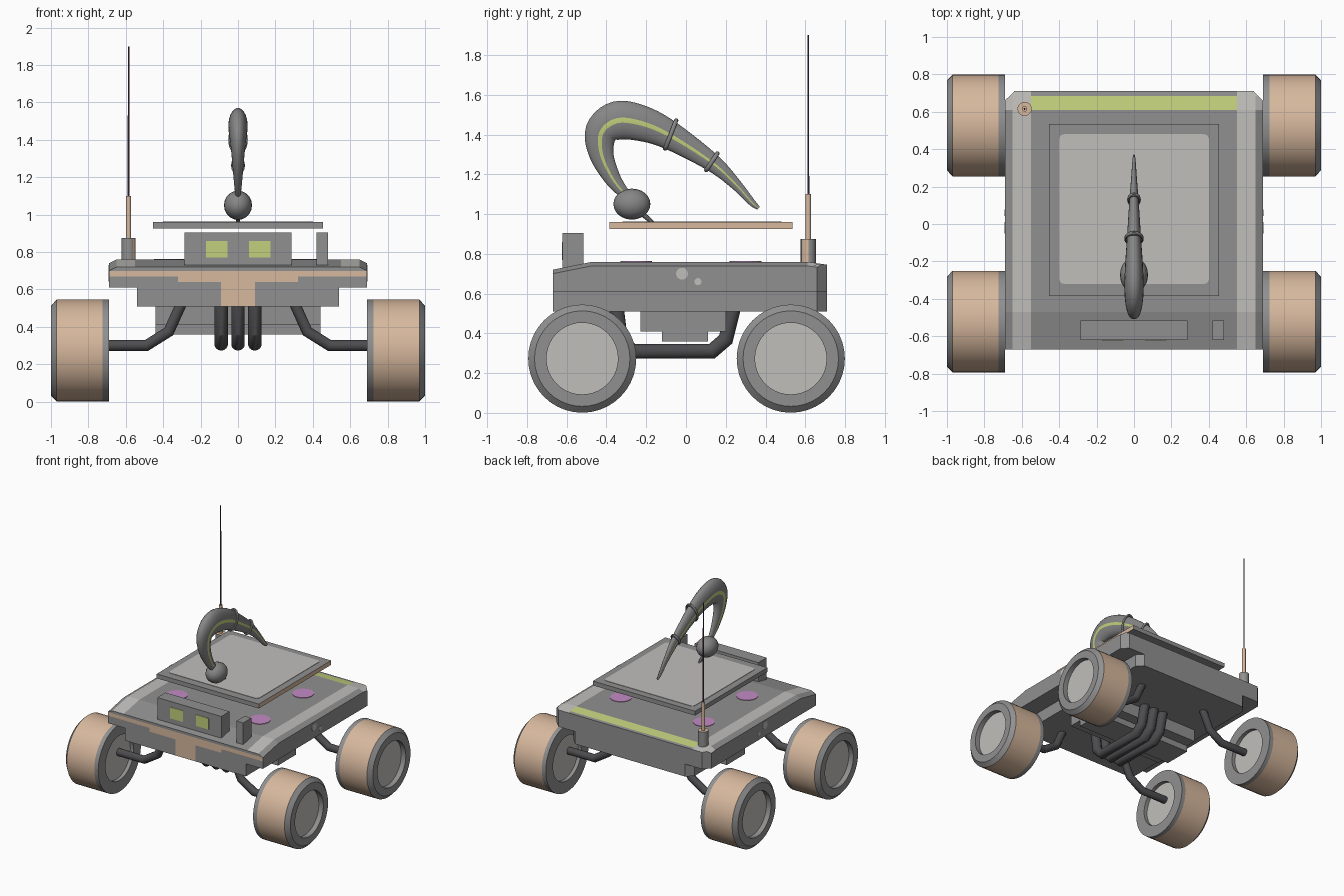
import bpy, bmesh, math
from mathutils import Vector, Matrix

if "Cube" in bpy.data.objects:
    bpy.data.objects.remove(bpy.data.objects["Cube"])

def mat(name, c):
    m = bpy.data.materials.new(name)
    m.diffuse_color = (*c, 1)
    m.use_nodes = True
    m.node_tree.nodes["Principled BSDF"].inputs["Base Color"].default_value = m.diffuse_color
    return m

MATS = [mat("body grey", (.28, .28, .285)), mat("light grey", (.53, .52, .50)),
        mat("tan", (.68, .48, .34)), mat("lime", (.54, .63, .20)),
        mat("pink", (.55, .26, .55)), mat("dark grey", (.075, .075, .08)),
        mat("plum", (.10, .04, .09)), mat("arm grey", (.24, .24, .24))]
GREY, LIGHT, TAN, LIME, PINK, DARK, PLUM, ARM = range(8)

def finish(bm, name, rule=None, smooth=False):
    bmesh.ops.recalc_face_normals(bm, faces=bm.faces)
    bm.normal_update()
    if rule is not None:
        for f in bm.faces:
            f.material_index = rule(f) if callable(rule) else rule
    me = bpy.data.meshes.new(name)
    bm.to_mesh(me)
    bm.free()
    for m in MATS:
        me.materials.append(m)
    ob = bpy.data.objects.new(name, me)
    bpy.context.collection.objects.link(ob)
    if smooth:
        bpy.ops.object.select_all(action='DESELECT')
        ob.select_set(True)
        bpy.context.view_layer.objects.active = ob
        bpy.ops.object.shade_smooth_by_angle(angle=math.radians(35))
    return ob

def cut(bm, axis, values):
    for v in values:
        co, no = Vector((0, 0, 0)), Vector((0, 0, 0))
        co[axis], no[axis] = v, 1
        bmesh.ops.bisect_plane(bm, geom=bm.verts[:] + bm.edges[:] + bm.faces[:],
                               plane_co=co, plane_no=no)

def prism(outline, z0, z1):
    bm = bmesh.new()
    f = bm.faces.new([bm.verts.new((x, y, z0)) for x, y in outline])
    r = bmesh.ops.extrude_face_region(bm, geom=[f])
    for v in r["geom"]:
        if isinstance(v, bmesh.types.BMVert):
            v.co.z = z1
    return bm

def box(name, x0, x1, y0, y1, z0, z1, rule=GREY):
    return finish(prism([(x0, y0), (x1, y0), (x1, y1), (x0, y1)], z0, z1), name, rule)

def lathe(name, profile, centre, axis, rule, seg=40):
    """Spin (along, radius, material) points about the x or z axis."""
    bm = bmesh.new()
    rings = []
    for a, r, _ in profile:
        ring = []
        for i in range(seg if r > 0 else 1):
            t = 2 * math.pi * i / seg
            c, s = r * math.cos(t), r * math.sin(t)
            ring.append(bm.verts.new(Vector(centre) + Vector((a, c, s) if axis == 'x' else (c, s, a))))
        rings.append(ring)
    for k in range(len(rings) - 1):
        A, B = rings[k], rings[k + 1]
        for i in range(seg):
            j = (i + 1) % seg
            vs = [A[i % len(A)], A[j % len(A)], B[j % len(B)], B[i % len(B)]]
            bm.faces.new(list(dict.fromkeys(vs))).material_index = profile[k][2]
    return finish(bm, name, rule, True)

def sweep(name, path, radii, n, rule, seg=16, squash=1.0, stripe=None):
    """Tube along a flat path; n is the normal of the path's plane."""
    P = [Vector(p) for p in path]
    n = Vector(n)
    bm = bmesh.new()
    rings = []
    for i, p in enumerate(P):
        a = (p - P[i - 1]).normalized() if i else (P[1] - p).normalized()
        b = (P[i + 1] - p).normalized() if i < len(P) - 1 else a
        t = (a + b).normalized()
        u = t.cross(n) / max(t.dot(a), .5)
        ring = []
        for k in range(seg):
            th = 2 * math.pi * (k + .5) / seg
            ring.append(bm.verts.new(p + radii[i] * (n * squash * math.cos(th) + u * math.sin(th))))
        rings.append(ring)
    for i in range(len(rings) - 1):
        for k in range(seg):
            j = (k + 1) % seg
            f = bm.faces.new((rings[i][k], rings[i][j], rings[i + 1][j], rings[i + 1][k]))
            f.material_index = stripe if stripe is not None and j % (seg // 2) == 0 else rule
    for r in (rings[0], rings[-1]):
        bm.faces.new(r).material_index = rule
    return finish(bm, name, None, True)

def disc(name, centre, r, normal_axis, m):
    bm = bmesh.new()
    rot = Matrix.Rotation(math.pi / 2, 4, 'Y') if normal_axis == 'x' else Matrix()
    bmesh.ops.create_cone(bm, cap_ends=True, segments=16, radius1=r, radius2=r, depth=.006,
                          matrix=Matrix.Translation(centre) @ rot)
    return finish(bm, name, m)

# deck: chamfered outline, sloping front, painted bands
def outline(w):
    return [(-w, -.67), (w, -.67), (w, .66), (w - .05, .71), (.05 - w, .71), (-w, .66)]

bm = prism(outline(.69), .61, .76)
cut(bm, 0, (-.65, -.55, -.32, -.09, .09, .32, .55, .65))
cut(bm, 1, (-.47, .61, .685))
for v in bm.verts:
    if v.co.z > .7:
        y = v.co.y
        v.co.z = .72 + .04 * (y + .67) / .2 if y < -.47 else .76 - .015 * max(0, (y - .61) / .1)
        if abs(v.co.x) > .68:
            v.co.z -= .02
cut(bm, 2, (.64, .67, .70))

def deck_rule(f):
    c = f.calc_center_median()
    ax = abs(c.x)
    if f.normal.z > .3:
        if .55 < ax < .65 or (ax > .55 and c.y > .61):
            return LIGHT
        return LIME if ax < .55 and .61 < c.y < .685 else GREY
    if f.normal.y < -.9:
        low = .61 if ax < .09 else .64 if ax < .32 else .67
        return TAN if low < c.z < .70 else GREY
    return GREY
finish(bm, "deck", deck_rule)

# hull under the deck
bm = prism(outline(.54), .51, .61)
cut(bm, 0, (-.09, .09))
finish(bm, "hull", lambda f: TAN if f.normal.y < -.9 and abs(f.calc_center_median().x) < .09 else GREY)
box("belly_upper", -.44, .44, -.23, .20, .41, .51)
box("belly_lower", -.44, .44, -.12, .11, .36, .41)

# pink pads and side spots
for sx in (-1, 1):
    for y in (-.25, .30):
        disc("deck_pad", (sx * .37, y, .761), .08, 'z', PINK)
    disc("side_spot_large", (sx * .69, -.02, .70), .03, 'x', LIGHT)
    disc("side_spot_small", (sx * .69, .06, .66), .018, 'x', LIGHT)

# solar panel
box("panel_frame", -.455, .455, -.385, .535, .925, .96,
    lambda f: TAN if f.normal.x > .9 else GREY)
pts = []
for cx, cy, a0 in ((.375, .455, 0), (-.375, .455, 90), (-.375, -.295, 180), (.375, -.295, 270)):
    for k in range(4):
        a = math.radians(a0 + 30 * k)
        pts.append((cx + .025 * math.cos(a), cy + .025 * math.sin(a)))
finish(prism(pts, .957, .963), "panel_face", LIGHT)

# front sensor boxes
box("sensor_box", -.285, .285, -.62, -.515, .72, .905)
for x0, x1 in ((-.17, -.055), (.06, .175)):
    box("sensor_window", x0, x1, -.623, -.617, .77, .86, LIME)
box("small_sensor", .42, .48, -.62, -.515, .72, .905)

# antenna
A = (-.585, .615, 0)
def base_rule(f):
    c = f.calc_center_median() - Vector(A)
    ang = math.degrees(math.atan2(c.y, c.x))
    return TAN if f.normal.z > .9 or -55 < ang < -5 else GREY
lathe("antenna_base", [(.73, 0, 0), (.73, .038, 0), (.875, .038, 0), (.875, 0, 0)], A, 'z', base_rule, 20)
lathe("antenna_rod", [(.87, 0, 0), (.87, .014, 0), (1.1, .014, 0), (1.1, 0, 0)], A, 'z', TAN, 12)
lathe("antenna_whip", [(1.09, 0, 0), (1.09, .005, 0), (1.9, .004, 0), (1.9, 0, 0)], A, 'z', PLUM, 8)

# wheels and bent axles
for sx in (-1, 1):
    for side, y in (("front", -.522), ("rear", .527)):
        prof = [(.72, 0, LIGHT), (.72, .18, GREY), (.69, .18, GREY), (.69, .272, GREY),
                (.725, .272, TAN), (.97, .272, GREY), (1.0, .24, GREY), (1.0, .18, GREY),
                (.96, .18, LIGHT), (.96, 0, LIGHT)]
        lathe(side + "_wheel", [(sx * a, r, m) for a, r, m in prof], (0, y, .273), 'x', None)
        ya = .46 if y > 0 else -.49
        sweep(side + "_axle", [(sx * .73, ya, .30), (sx * .49, ya, .30), (sx * .37, ya, .375),
                               (sx * .30, ya, .53)], [.03] * 4, (0, 1, 0), DARK, 12)

# three hoses under the belly
for x in (-.09, 0, .09):
    sweep("belly_hose", [(x, -.35, .53), (x, -.33, .37), (x, -.27, .31), (x, .13, .31),
                         (x, .20, .37), (x, .24, .53)], [.037] * 6, (1, 0, 0), DARK, 14)

# curved arm: y, z, radius along its centre line
ctrl = [(-.30, 1.09, .025), (-.37, 1.18, .042), (-.425, 1.30, .062), (-.425, 1.41, .084),
        (-.345, 1.47, .098), (-.22, 1.455, .09), (-.08, 1.395, .072), (.13, 1.26, .046),
        (.25, 1.15, .028), (.33, 1.06, .018), (.365, 1.03, .010)]
C = [Vector(c) for c in ctrl]
C = [2 * C[0] - C[1]] + C + [2 * C[-1] - C[-2]]
curve = []
for i in range(1, len(C) - 2):
    a, b, c, d = C[i - 1:i + 3]
    for k in range(5):
        t = k / 5
        curve.append(.5 * (2 * b + (c - a) * t + (2 * a - 5 * b + 4 * c - d) * t * t
                           + (3 * b - a - 3 * c + d) * t ** 3))
curve.append(C[-2])
sweep("arm", [(0, p[0], p[1]) for p in curve], [p[2] for p in curve], (1, 0, 0), ARM, 24, .53, LIME)

# arm rings, head and link
for y, z, r, tilt in ((-.077, 1.40, .076, 1.2), (.13, 1.263, .05, .98)):
    bpy.ops.mesh.primitive_torus_add(major_segments=32, minor_segments=10, major_radius=r,
                                     minor_radius=.011, location=(0, y, z), rotation=(tilt, 0, 0))
    ob = bpy.context.object
    ob.name = "arm_ring"
    ob.scale.x = .6
    ob.data.materials.append(MATS[ARM])
    bpy.ops.object.shade_smooth_by_angle()
bm = bmesh.new()
bmesh.ops.create_uvsphere(bm, u_segments=20, v_segments=12, radius=1,
                          matrix=Matrix.Translation((0, -.272, 1.05)) @ Matrix.Diagonal((.075, .093, .078, 1))
                          @ Matrix.Rotation(math.pi / 2, 4, 'X'))
finish(bm, "arm_head", ARM, True)
sweep("head_link", [(0, -.23, 1.01), (0, -.165, .955)], [.014, .010], (1, 0, 0), ARM, 10)
